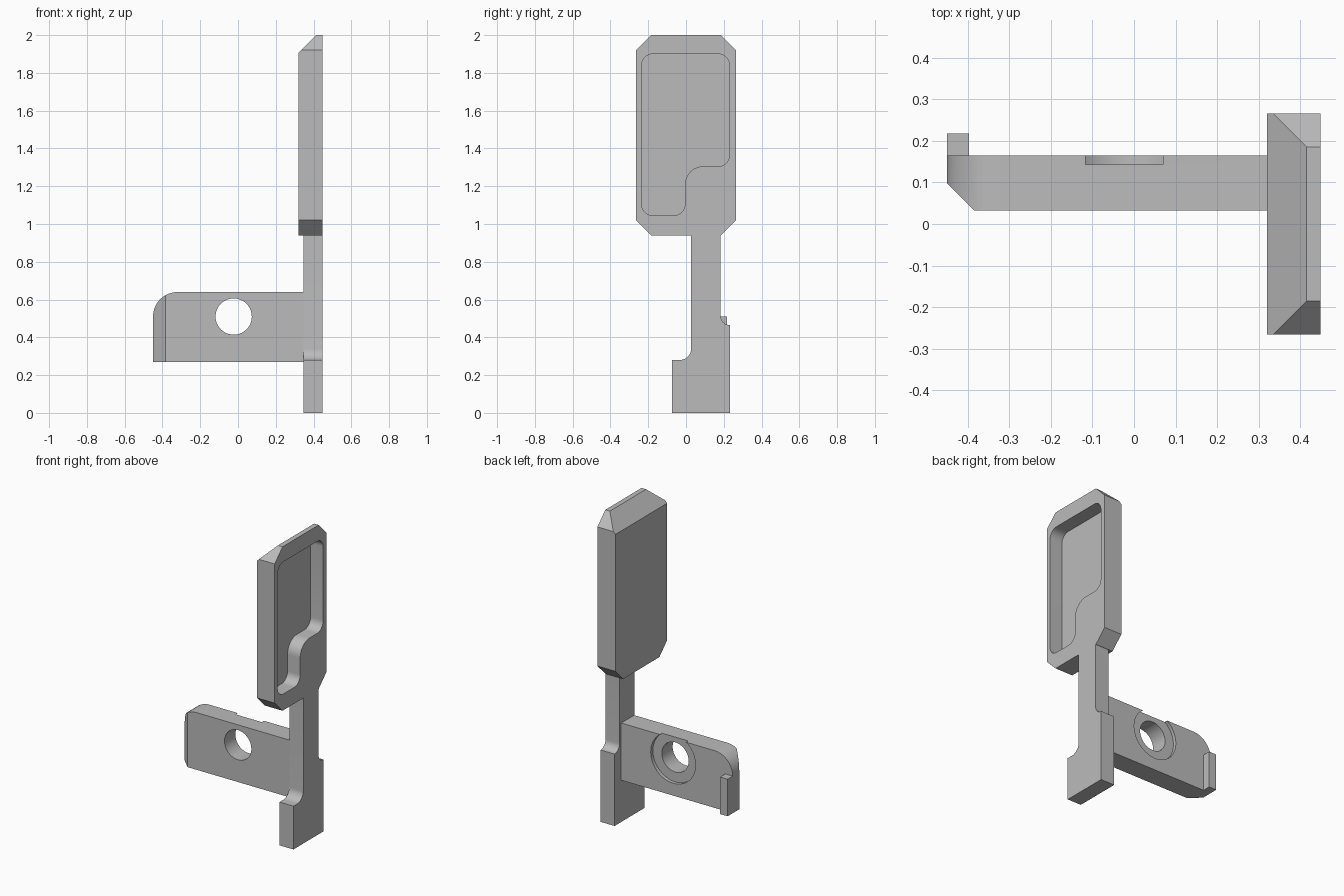
import bpy
import bmesh
import math
from mathutils import Vector

if "Cube" in bpy.data.objects:
    bpy.data.objects.remove(bpy.data.objects["Cube"], do_unlink=True)

grey = bpy.data.materials.new("plain grey")
grey.use_nodes = True
COLOUR = (0.5, 0.5, 0.5, 1)
grey.diffuse_color = COLOUR
grey.node_tree.nodes["Principled BSDF"].inputs["Base Color"].default_value = COLOUR


def rounded(corners, steps=10):
    """Outline from (u, v, radius) corners, each rounded by its radius."""
    out = []
    for i, (u, v, r) in enumerate(corners):
        p = Vector((u, v))
        if r == 0:
            out.append(p)
            continue
        a = (Vector(corners[i - 1][:2]) - p).normalized()
        b = (Vector(corners[(i + 1) % len(corners)][:2]) - p).normalized()
        half = a.angle(b) / 2
        centre = p + (a + b).normalized() * r / math.sin(half)
        start = p + a * r / math.tan(half) - centre
        end = p + b * r / math.tan(half) - centre
        sweep = start.angle_signed(end)
        for k in range(steps + 1):
            t = -sweep * k / steps
            c, s = math.cos(t), math.sin(t)
            out.append(centre + Vector((c * start.x - s * start.y,
                                        s * start.x + c * start.y)))
    return out


def prism(name, outline, axis, low, high, cut=None):
    """Extrude an outline along x or y; cut = (point, outward normal)."""
    def place(p, d):
        return (d, p[0], p[1]) if axis == "x" else (p[0], d, p[1])
    bm = bmesh.new()
    face = bm.faces.new([bm.verts.new(place(p, low)) for p in outline])
    new = bmesh.ops.extrude_face_region(bm, geom=[face])["geom"]
    shift = Vector(place((0, 0), high - low))
    bmesh.ops.translate(bm, vec=shift, verts=[g for g in new if isinstance(g, bmesh.types.BMVert)])
    if cut:
        bmesh.ops.bisect_plane(bm, geom=bm.verts[:] + bm.edges[:] + bm.faces[:],
                               plane_co=cut[0], plane_no=cut[1], clear_outer=True)
        bmesh.ops.holes_fill(bm, edges=[e for e in bm.edges if e.is_boundary])
    bmesh.ops.recalc_face_normals(bm, faces=bm.faces[:])
    mesh = bpy.data.meshes.new(name)
    bm.to_mesh(mesh)
    bm.free()
    mesh.materials.append(grey)
    obj = bpy.data.objects.new(name, mesh)
    bpy.context.collection.objects.link(obj)
    return obj


def activate(obj):
    bpy.ops.object.select_all(action="DESELECT")
    obj.select_set(True)
    bpy.context.view_layer.objects.active = obj


def subtract(obj, cutter):
    cutter.hide_render = True
    mod = obj.modifiers.new("cut", "BOOLEAN")
    mod.operation, mod.solver, mod.object = "DIFFERENCE", "EXACT", cutter
    activate(obj)
    bpy.ops.object.modifier_apply(modifier=mod.name)
    bpy.data.objects.remove(cutter, do_unlink=True)


def disc(x, z, r, n=64):
    return [(x + r * math.cos(2 * math.pi * k / n),
             z + r * math.sin(2 * math.pi * k / n)) for k in range(n)]


# Paddle: clipped-corner plate with a sloped top and a pocket on its outer side
W, C, Z0, Z1 = 0.265, 0.08, 0.94, 2.0
octagon = [(-W + C, Z0), (W - C, Z0), (W, Z0 + C), (W, Z1 - C),
           (W - C, Z1), (-W + C, Z1), (-W, Z1 - C), (-W, Z0 + C)]
paddle = prism("paddle", octagon, "x", 0.32, 0.448,
               ((0.32, 0, 1.905), (-1, 0, 1)))
pocket = rounded([(-0.235, 1.045, 0.06), (-0.005, 1.045, 0.06),
                  (-0.005, 1.305, 0.095), (0.23, 1.305, 0.06),
                  (0.23, 1.9, 0.06), (-0.235, 1.9, 0.06)])
subtract(paddle, prism("pocket_cutter", pocket, "x", 0.358, 0.5))

# Stem: narrow post widening to a foot through concave fillets
stem = prism("stem", rounded([
    (-0.073, 0, 0), (0.233, 0, 0), (0.233, 0.465, 0), (0.183, 0.465, 0.0495),
    (0.183, Z0, 0), (0.027, Z0, 0), (0.027, 0.28, 0.06), (-0.073, 0.28, 0)]),
    "x", 0.348, 0.448)

# Side arm: plate with a rounded end, a bevelled front edge and a stepped hole
arm = prism("side_arm", rounded([
    (-0.45, 0.27, 0), (0.348, 0.27, 0), (0.348, 0.64, 0), (-0.45, 0.64, 0.13)]),
    "y", 0.032, 0.165, ((-0.45, 0.098, 0), (-1, -1, 0)))
subtract(arm, prism("hole_cutter", disc(-0.023, 0.51, 0.096), "y", -0.1, 0.3))
subtract(arm, prism("counterbore_cutter", disc(-0.023, 0.51, 0.16), "y", 0.143, 0.3))

# Small tab on the back of the arm's free end
tab = prism("end_tab", [(-0.45, 0.27), (-0.396, 0.27), (-0.396, 0.51), (-0.45, 0.51)],
            "y", 0.165, 0.217)

for part in (paddle, stem, arm, tab):
    activate(part)
    bpy.ops.object.shade_smooth_by_angle(angle=math.radians(30))
